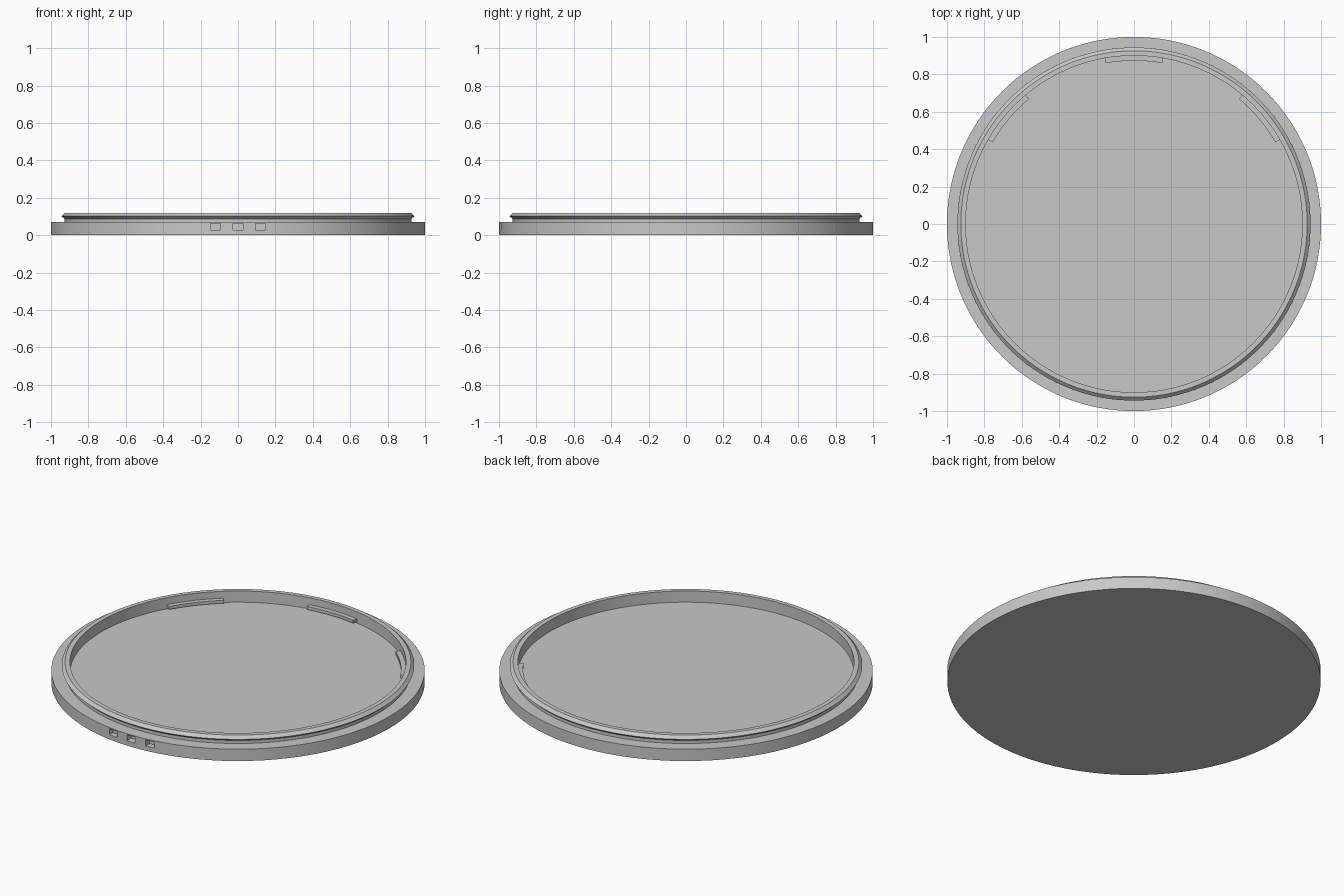
import bpy, bmesh
from math import cos, sin, radians, tau

cube = bpy.data.objects.get("Cube")
if cube:
    bpy.data.objects.remove(cube, do_unlink=True)

grey = bpy.data.materials.new("light_grey")
grey.use_nodes = True
COLOUR = (0.58, 0.58, 0.58, 1)
grey.diffuse_color = COLOUR
grey.node_tree.nodes["Principled BSDF"].inputs["Base Color"].default_value = COLOUR


def add_object(name, bm):
    bmesh.ops.recalc_face_normals(bm, faces=bm.faces[:])
    mesh = bpy.data.meshes.new(name)
    bm.to_mesh(mesh)
    bm.free()
    mesh.materials.append(grey)
    obj = bpy.data.objects.new(name, mesh)
    bpy.context.collection.objects.link(obj)
    return obj


def select(obj):
    bpy.ops.object.select_all(action='DESELECT')
    obj.select_set(True)
    bpy.context.view_layer.objects.active = obj


def bridge(bm, a, b):
    for i in range(len(a)):
        j = (i + 1) % len(a)
        bm.faces.new((a[i], a[j], b[j], b[i]))


def lathe(name, profile, segments=192):
    """Revolve (radius, z) points and close both ends with flat discs."""
    bm = bmesh.new()
    rings = [[bm.verts.new((r * cos(tau * i / segments), r * sin(tau * i / segments), z))
              for i in range(segments)] for r, z in profile]
    for a, b in zip(rings, rings[1:]):
        bridge(bm, a, b)
    bm.faces.new(rings[0])
    bm.faces.new(rings[-1])
    return add_object(name, bm)


def arc_tab(name, middle, spread, r_in, r_out, z_low, z_high, steps=16):
    """Curved bar with a rectangular section that follows the inner wall."""
    bm = bmesh.new()
    section = [(r_in, z_low), (r_out, z_low), (r_out, z_high), (r_in, z_high)]
    rings = []
    for i in range(steps + 1):
        a = radians(middle - spread / 2 + spread * i / steps)
        rings.append([bm.verts.new((r * cos(a), r * sin(a), z)) for r, z in section])
    for a, b in zip(rings, rings[1:]):
        bridge(bm, a, b)
    bm.faces.new(rings[0])
    bm.faces.new(rings[-1])
    return add_object(name, bm)


# Shallow round tray: base, neck, bevelled snap lip, inner wall and floor
tray = lathe("round_tray", [
    (1.0, 0.0), (1.0, 0.07), (0.928, 0.07), (0.928, 0.088), (0.944, 0.102),
    (0.926, 0.119), (0.9, 0.119), (0.9, 0.053)])

# Three small slots cut into the front of the base
for x in (-0.12, 0, 0.12):
    bm = bmesh.new()
    bmesh.ops.create_cube(bm, size=1)
    bmesh.ops.scale(bm, vec=(0.054, 0.1, 0.036), verts=bm.verts)
    bmesh.ops.translate(bm, vec=(x, -1.008, 0.046), verts=bm.verts)
    cutter = add_object("slot_cutter", bm)
    cutter.hide_render = True
    mod = tray.modifiers.new("slot", 'BOOLEAN')
    mod.operation = 'DIFFERENCE'
    mod.solver = 'EXACT'
    mod.object = cutter
    select(tray)
    bpy.ops.object.modifier_apply(modifier=mod.name)
    bpy.data.objects.remove(cutter, do_unlink=True)

# Three retaining tabs on the inner wall
tabs = [arc_tab(name, angle, 20, 0.873, 0.903, 0.06, 0.078)
        for name, angle in (("left_tab", 40), ("back_tab", 90), ("right_tab", 140))]

for obj in [tray] + tabs:
    select(obj)
    bpy.ops.object.shade_smooth_by_angle(angle=radians(25))
